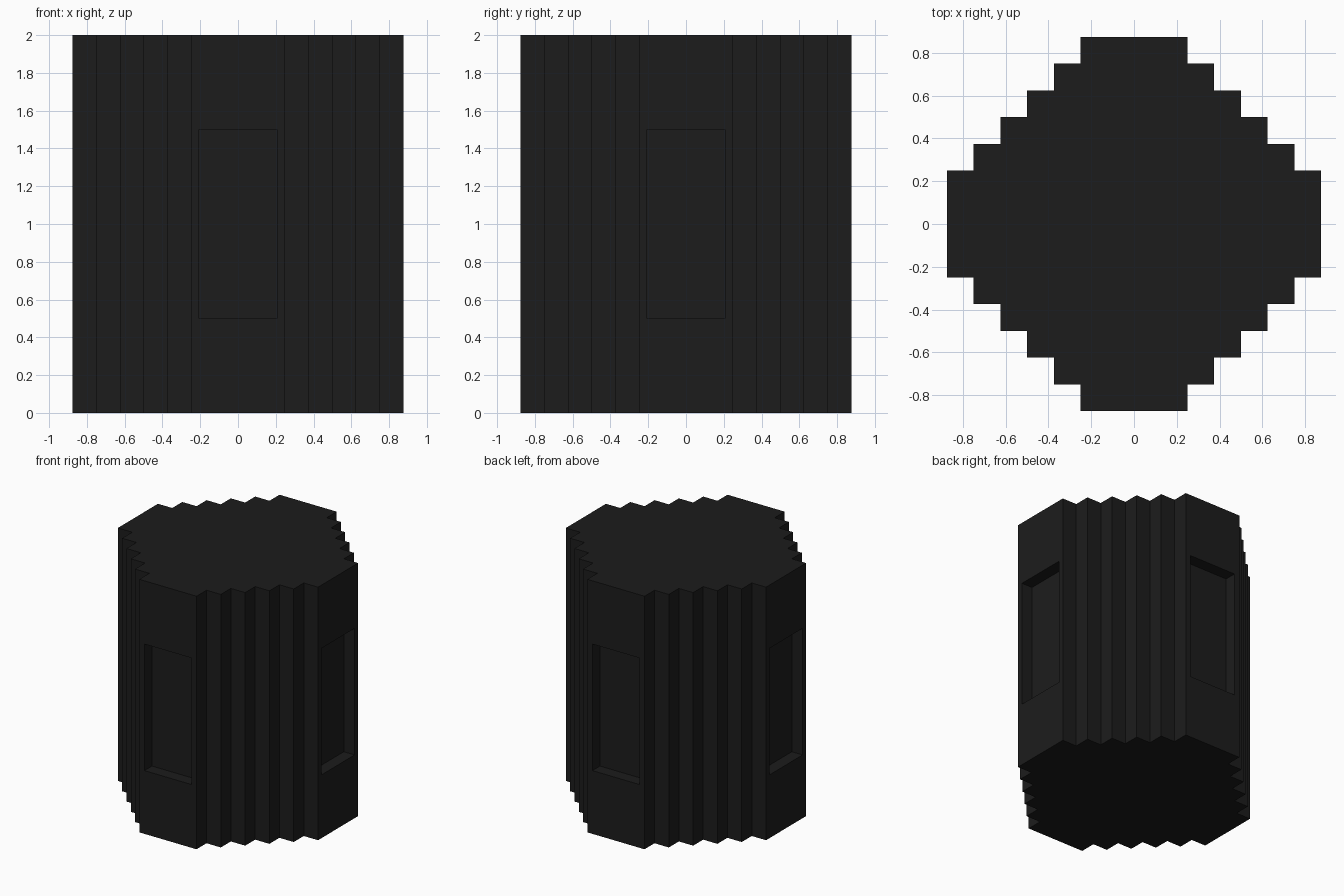
import bpy
import bmesh

cube = bpy.data.objects.get("Cube")
if cube:
    bpy.data.objects.remove(cube, do_unlink=True)

STEP = 0.125
HEIGHT = 2.0
RECESS_DEPTH = 0.094

# Single charcoal material
charcoal = bpy.data.materials.new("charcoal")
charcoal.use_nodes = True
color = (0.0115, 0.0115, 0.0115, 1)
charcoal.diffuse_color = color
charcoal.node_tree.nodes["Principled BSDF"].inputs["Base Color"].default_value = color

# One quarter of the stepped outline, then rotated round all four sides
quarter = []
for i in range(5):
    quarter.append(((7 - i) * STEP, (2 + i) * STEP))
    quarter.append(((6 - i) * STEP, (2 + i) * STEP))
quarter.append((2 * STEP, 7 * STEP))
outline = []
for turn in range(4):
    outline += quarter
    quarter = [(-y, x) for x, y in quarter]

# Stepped pillar body
bm = bmesh.new()
base = bm.faces.new([bm.verts.new((x, y, 0)) for x, y in outline])
top = bmesh.ops.extrude_face_region(bm, geom=[base], use_keep_orig=True)
bmesh.ops.translate(bm, vec=(0, 0, HEIGHT),
                    verts=[v for v in top["geom"] if isinstance(v, bmesh.types.BMVert)])
bmesh.ops.recalc_face_normals(bm, faces=bm.faces)

# Recessed panel on each of the four broad sides
broad = [f for f in bm.faces
         if abs(f.normal.z) < 0.1 and f.calc_area() > 3 * STEP * HEIGHT]
bmesh.ops.inset_individual(bm, faces=broad, thickness=STEP / 2, depth=0)
for face in broad:
    for v in face.verts:
        v.co.z = 1.5 if v.co.z > 1 else 0.5
panels = bmesh.ops.extrude_discrete_faces(bm, faces=broad)["faces"]
for face in panels:
    face.normal_update()
    bmesh.ops.translate(bm, verts=face.verts, vec=-face.normal * RECESS_DEPTH)
bmesh.ops.recalc_face_normals(bm, faces=bm.faces)

mesh = bpy.data.meshes.new("stepped_pillar")
bm.to_mesh(mesh)
bm.free()
mesh.materials.append(charcoal)
pillar = bpy.data.objects.new("stepped_pillar", mesh)
bpy.context.collection.objects.link(pillar)
